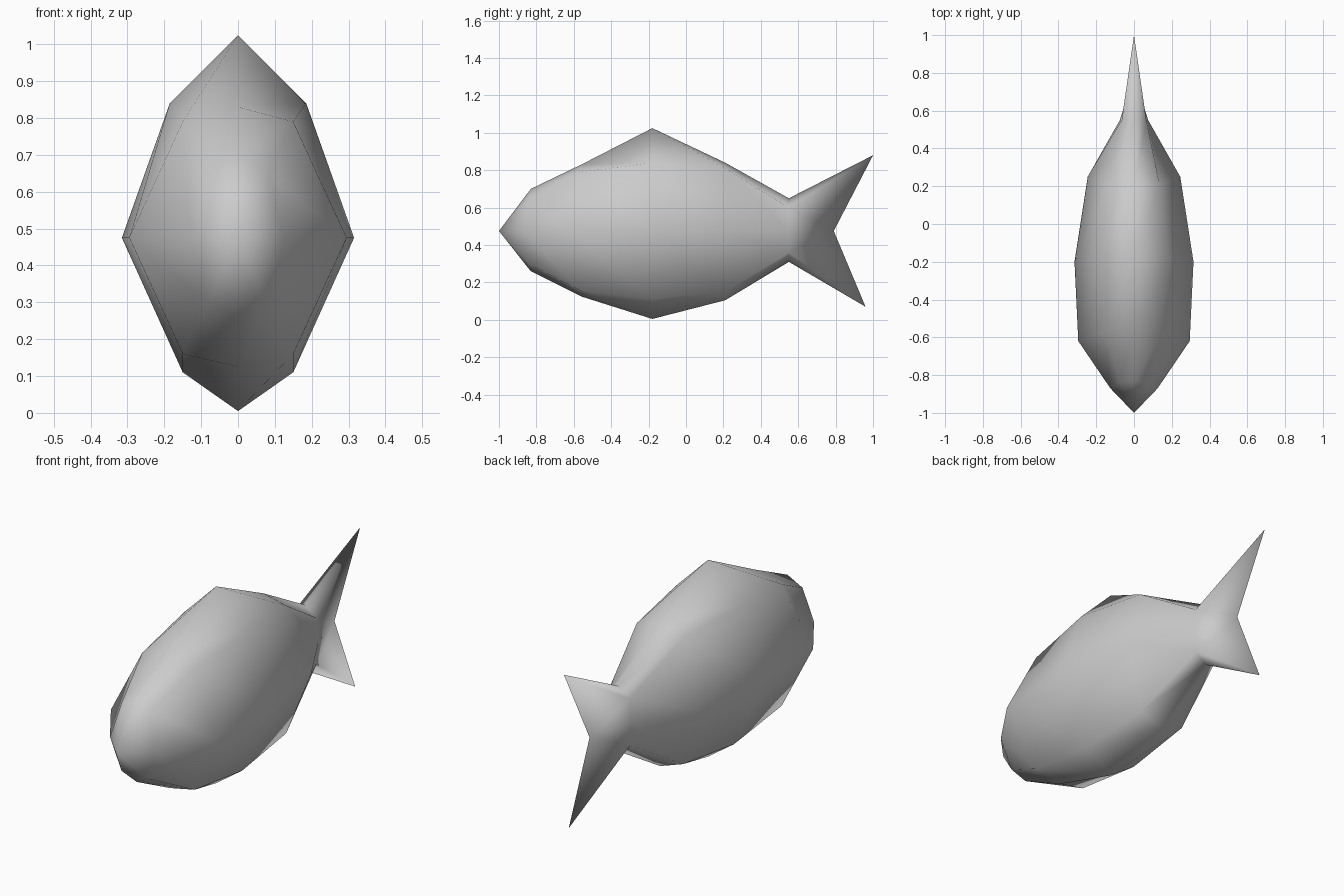
import bpy, bmesh

if "Cube" in bpy.data.objects:
    bpy.data.objects.remove(bpy.data.objects["Cube"])

grey = bpy.data.materials.new("plain grey")
grey.diffuse_color = (0.6, 0.6, 0.6, 1)
grey.use_nodes = True
grey.node_tree.nodes["Principled BSDF"].inputs["Base Color"].default_value = grey.diffuse_color

MID = 0.475
# Body stations, each as half a section from back ridge to belly: (x, y, z)
STATIONS = [
    [(0, -0.83, 0.70), (0.08, -0.84, 0.65), (0.125, -0.87, MID), (0.08, -0.84, 0.30), (0, -0.83, 0.26)],
    [(0, -0.56, 0.83), (0.15, -0.57, 0.79), (0.295, -0.62, MID), (0.15, -0.57, 0.16), (0, -0.56, 0.125)],
    [(0, -0.18, 1.025), (0.185, -0.18, 0.84), (0.315, -0.20, MID), (0.15, -0.18, 0.11), (0, -0.18, 0.005)],
    [(0, 0.21, 0.84), (0.135, 0.21, 0.81), (0.245, 0.25, MID), (0.13, 0.21, 0.15), (0, 0.21, 0.105)],
    [(0, 0.55, 0.65), (0.065, 0.55, 0.60), (0.075, 0.55, MID), (0.065, 0.55, 0.36), (0, 0.55, 0.31)],
]

bm = bmesh.new()
rings = []
for half in STATIONS:
    right = [bm.verts.new(p) for p in half]
    left = [bm.verts.new((-x, y, z)) for x, y, z in half[1:-1]]
    rings.append(right + left[::-1])

# Body skin between stations
n = len(rings[0])
for a, b in zip(rings, rings[1:]):
    for i in range(n):
        j = (i + 1) % n
        bm.faces.new((a[i], a[j], b[j], b[i]))

# Pointed nose
nose = bm.verts.new((0, -1, MID))
for i in range(n):
    bm.faces.new((nose, rings[0][(i + 1) % n], rings[0][i]))

# Forked tail tapering to a sharp trailing edge
tip_up = bm.verts.new((0, 1, 0.88))
notch = bm.verts.new((0, 0.79, MID))
tip_down = bm.verts.new((0, 0.96, 0.07))
r = rings[-1]
for s in (r[:5], [r[0]] + r[:4:-1] + [r[4]]):
    top, upper, mid, lower, bottom = s
    for f in ((top, upper, tip_up), (upper, mid, notch), (upper, notch, tip_up),
              (mid, lower, notch), (lower, tip_down, notch), (lower, bottom, tip_down)):
        bm.faces.new(f)

bmesh.ops.recalc_face_normals(bm, faces=bm.faces)
for f in bm.faces:
    f.smooth = True

mesh = bpy.data.meshes.new("fish_body")
bm.to_mesh(mesh)
bm.free()
mesh.materials.append(grey)
fish = bpy.data.objects.new("fish_body", mesh)
bpy.context.collection.objects.link(fish)
